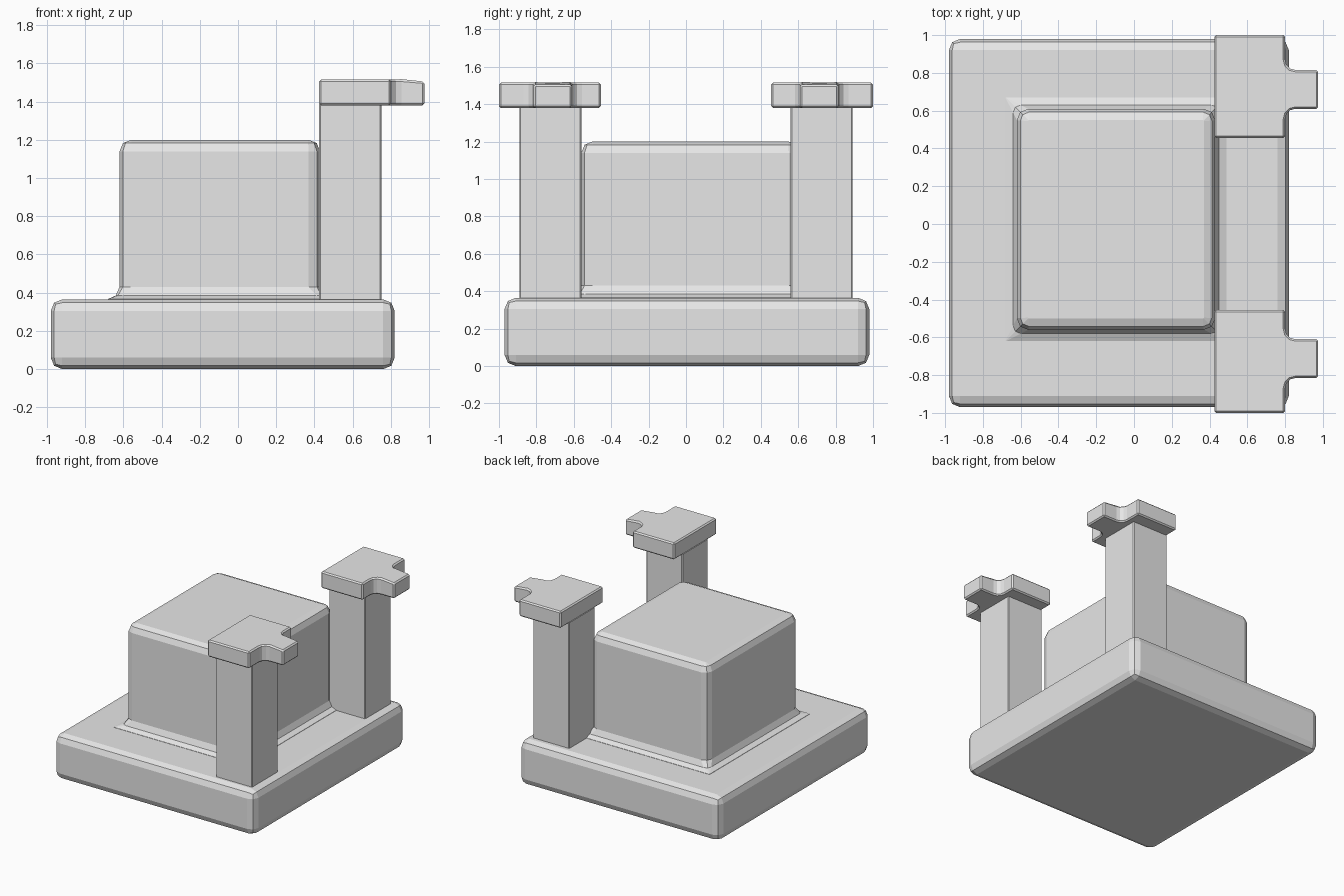
import bpy, bmesh, math

cube = bpy.data.objects.get("Cube")
if cube:
    bpy.data.objects.remove(cube, do_unlink=True)

grey = bpy.data.materials.new("plain_grey")
grey.use_nodes = True
grey.diffuse_color = (0.8, 0.8, 0.8, 1)
grey.node_tree.nodes["Principled BSDF"].inputs["Base Color"].default_value = (0.8, 0.8, 0.8, 1)


def finish(name, bm, bevel=0, segments=1):
    bmesh.ops.recalc_face_normals(bm, faces=bm.faces)
    mesh = bpy.data.meshes.new(name)
    bm.to_mesh(mesh)
    bm.free()
    mesh.materials.append(grey)
    obj = bpy.data.objects.new(name, mesh)
    bpy.context.collection.objects.link(obj)
    if bevel:
        mod = obj.modifiers.new("rounded_edges", "BEVEL")
        mod.width, mod.segments = bevel, segments
        mod.limit_method, mod.angle_limit = "ANGLE", math.radians(60)
    return obj


def loft(rings):
    """Skin a stack of matching rings and cap both ends."""
    bm = bmesh.new()
    loops = [[bm.verts.new(p) for p in ring] for ring in rings]
    for low, high in zip(loops, loops[1:]):
        for i in range(len(low)):
            j = (i + 1) % len(low)
            bm.faces.new((low[i], low[j], high[j], high[i]))
    bm.faces.new(loops[0][::-1])
    bm.faces.new(loops[-1])
    return bm


def box(x0, x1, y0, y1, z0, z1):
    corners = [(x0, y0), (x1, y0), (x1, y1), (x0, y1)]
    return loft([[(x, y, z) for x, y in corners] for z in (z0, z1)])


def rounded_ring(x0, x1, y0, y1, z, r):
    ring = []
    centres = [(x1 - r, y1 - r), (x0 + r, y1 - r), (x0 + r, y0 + r), (x1 - r, y0 + r)]
    for k, (cx, cy) in enumerate(centres):
        for step in range(3):
            a = math.pi / 2 * (k + step / 2)
            ring.append((cx + r * math.cos(a), cy + r * math.sin(a), z))
    return ring


# Base slab
finish("base_slab", box(-0.98, 0.82, -0.97, 0.98, 0, 0.365), 0.06, 2)

# Main block: flared foot, straight walls, rounded top (height, outset, corner radius)
levels = [(0.35, 0.065, 0.004), (0.367, 0.06, 0.004), (0.385, 0.02, 0.04), (0.43, 0, 0.06),
          (1.14, 0, 0.06), (1.183, -0.018, 0.045), (1.2, -0.06, 0.004)]
finish("main_block", loft([
    rounded_ring(-0.62 - d, 0.43 + d, -0.56 - d, 0.61 + d, z, r) for z, d, r in levels]))

# Two posts, each with a tabbed cap
f = 0.055
for side, s in (("right", -1), ("left", 1)):
    finish(side + "_post", box(0.425, 0.75, s * 0.56, s * 0.89, 0.355, 1.39), 0.006)

    outline = [(0.425, 0.455), (0.80, 0.455)]
    for i in range(4):
        a = math.pi / 6 * i
        outline.append((0.80 + f * (1 - math.cos(a)), 0.61 - f * (1 - math.sin(a))))
    outline += [(0.975, 0.61), (0.975, 0.815)]
    for i in range(4):
        a = math.pi / 6 * i
        outline.append((0.80 + f * (1 - math.sin(a)), 0.815 + f * (1 - math.cos(a))))
    outline += [(0.80, 1.0), (0.425, 1.0)]
    bottom = [(x, s * y, 1.38) for x, y in outline]
    top = [(x, s * y, 1.505 if x > 0.9 else 1.515) for x, y in outline]
    finish(side + "_post_cap", loft([bottom, top]), 0.01)
